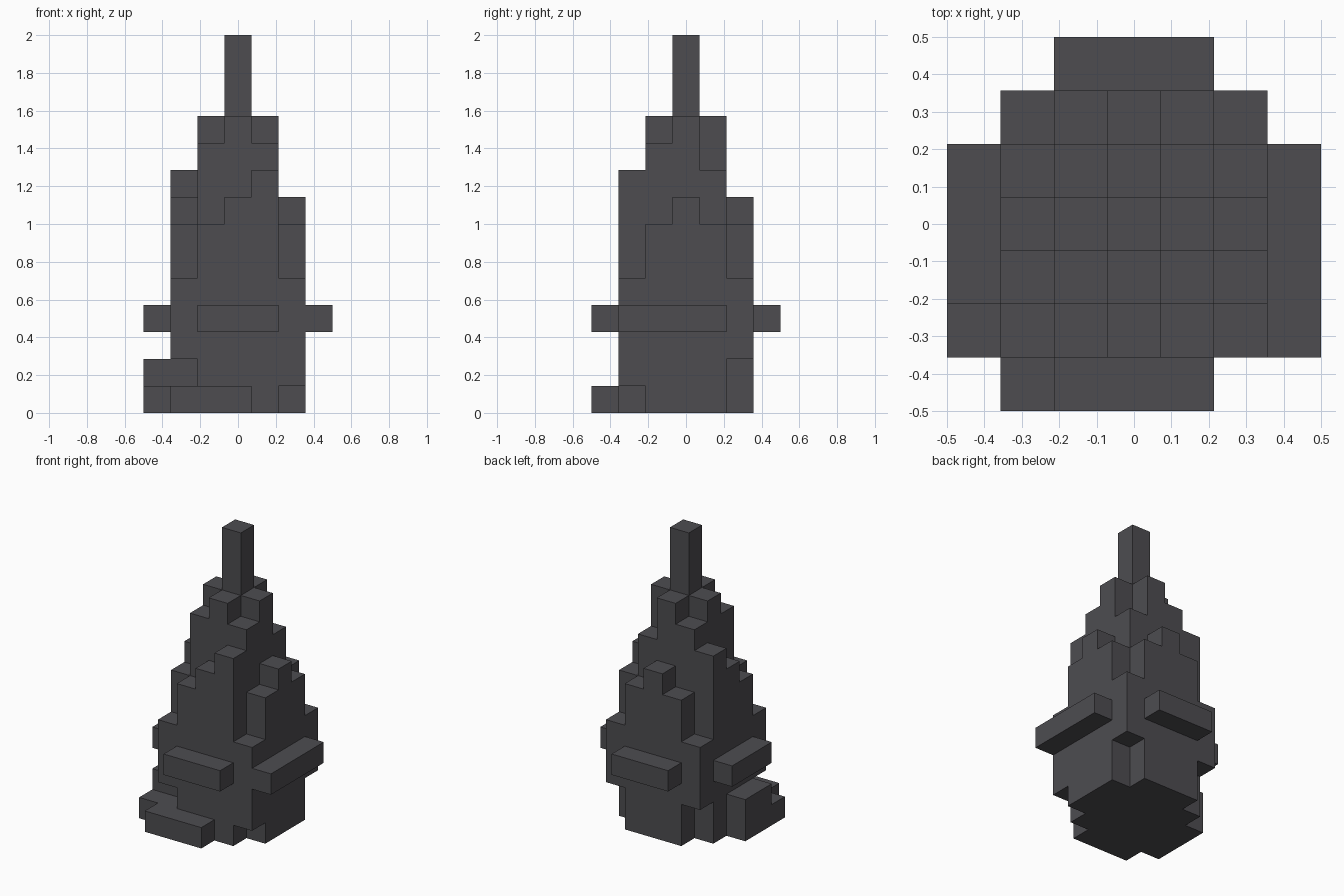
import bpy, bmesh
from mathutils import Vector

old = bpy.data.objects.get("Cube")
if old:
    bpy.data.objects.remove(old, do_unlink=True)

CELLS = 7
SIZE = 1 / CELLS

stone = bpy.data.materials.new("dark_grey_stone")
stone.use_nodes = True
colour = (0.075, 0.073, 0.081, 1)
stone.diffuse_color = colour
stone.node_tree.nodes["Principled BSDF"].inputs["Base Color"].default_value = colour


def block(xs, ys, zs):
    """Grid cells of a box, each range given as (first, last)."""
    spans = [range(a, b + 1) for a, b in (xs, ys, zs)]
    return {(x, y, z) for x in spans[0] for y in spans[1] for z in spans[2]}


def build(name, cells):
    """One clean shell around a set of grid cells."""
    bm = bmesh.new()
    for cell in cells:
        for axis in range(3):
            for side in (-1, 1):
                near = list(cell)
                near[axis] += side
                if tuple(near) in cells:
                    continue
                n = Vector((0, 0, 0))
                n[axis] = side
                u = Vector((0, 0, 0))
                u[(axis + 1) % 3] = 1
                w = n.cross(u)
                mid = Vector(cell) + Vector((0.5, 0.5, 0.5)) + n / 2
                corners = [mid + (a * u + b * w) / 2
                           for a, b in ((-1, -1), (1, -1), (1, 1), (-1, 1))]
                half = Vector((CELLS / 2, CELLS / 2, 0))
                bm.faces.new([bm.verts.new((c - half) * SIZE) for c in corners])
    bmesh.ops.remove_doubles(bm, verts=bm.verts[:], dist=SIZE / 100)
    bmesh.ops.dissolve_limit(bm, angle_limit=0.01, verts=bm.verts[:], edges=bm.edges[:])
    mesh = bpy.data.meshes.new(name)
    bm.to_mesh(mesh)
    bm.free()
    mesh.materials.append(stone)
    bpy.context.collection.objects.link(bpy.data.objects.new(name, mesh))


# Stepped spire: column heights, one row per step from front to back
heights = [
    (5, 7, 8, 9, 5),
    (7, 10, 11, 10, 7),
    (8, 11, 14, 11, 8),
    (9, 10, 11, 9, 7),
    (5, 7, 8, 7, 5),
]
cells = set()
for y, row in enumerate(heights, 1):
    for x, top in enumerate(row, 1):
        cells |= block((x, x), (y, y), (0, top - 1))

# Notches at the foot of the corners
cells -= block((5, 5), (1, 1), (0, 0))
cells -= block((5, 5), (5, 5), (0, 1))
cells -= block((1, 1), (5, 5), (0, 1))
cells -= block((1, 1), (1, 1), (1, 1))

# Ledges around the middle
cells |= block((2, 4), (0, 0), (3, 3))
cells |= block((2, 4), (6, 6), (3, 3))
cells |= block((6, 6), (1, 4), (3, 3))
cells |= block((0, 0), (2, 4), (3, 3))

# Rubble steps at the base
cells |= block((1, 3), (0, 0), (0, 0))
cells |= block((0, 0), (1, 3), (0, 0))
cells |= block((0, 0), (2, 3), (1, 1))

build("stepped_spire", cells)
